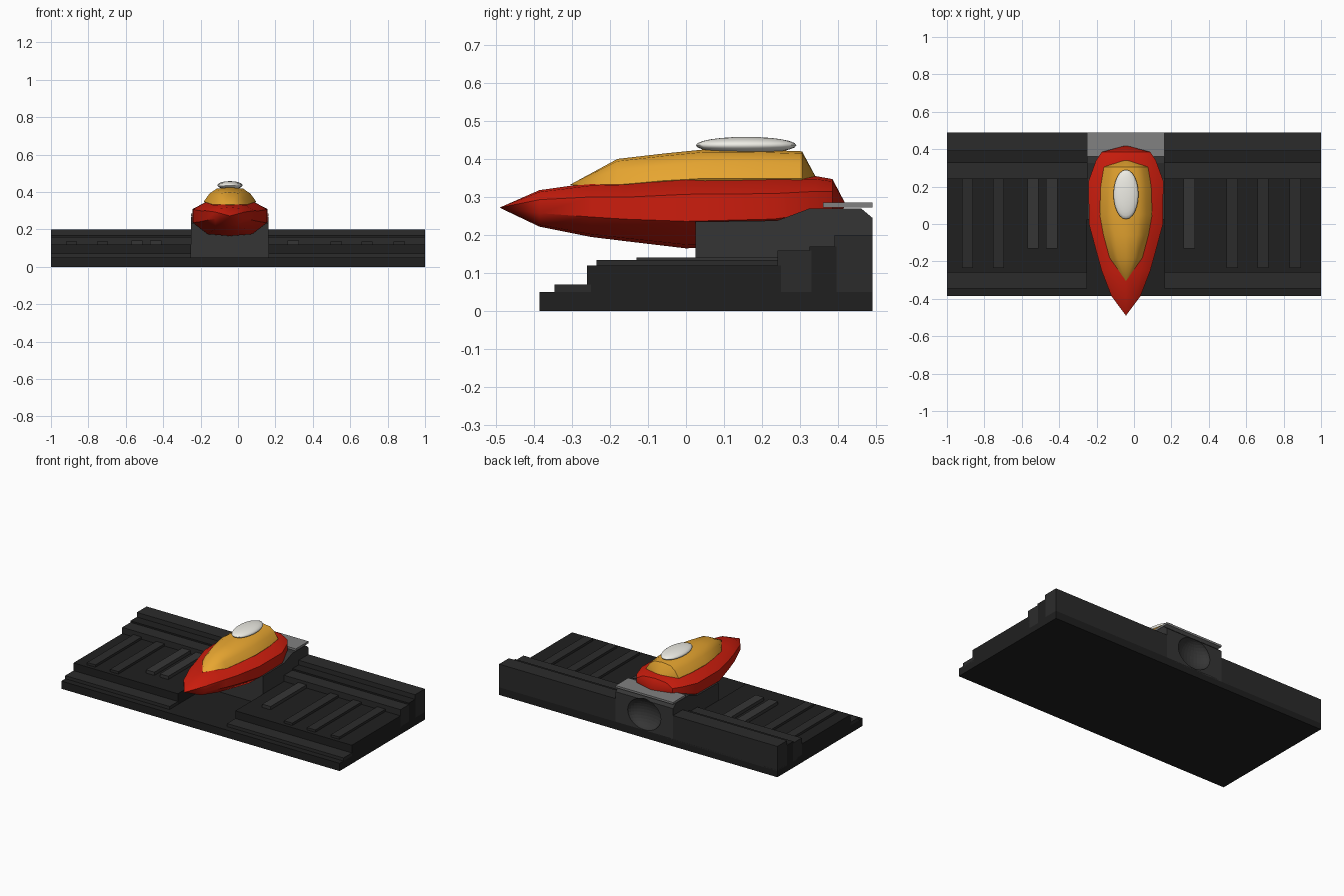
import bpy, bmesh, math

if "Cube" in bpy.data.objects:
    bpy.data.objects.remove(bpy.data.objects["Cube"])

CX = -0.043          # craft and cradle centre line
L, R = -0.25, 0.163  # cradle left and right sides


def material(name, rgb):
    m = bpy.data.materials.new(name)
    m.diffuse_color = (*rgb, 1)
    m.use_nodes = True
    m.node_tree.nodes["Principled BSDF"].inputs["Base Color"].default_value = m.diffuse_color
    return m


BLACK = material("black", (0.014, 0.014, 0.014))
CHARCOAL = material("charcoal", (0.024, 0.024, 0.024))
SLATE = material("slate", (0.036, 0.036, 0.036))
GREY = material("grey", (0.22, 0.22, 0.22))
RED = material("red", (0.6, 0.012, 0.004))
AMBER = material("amber", (0.8, 0.38, 0.03))
WHITE = material("white", (0.85, 0.84, 0.78))


def finish(name, bm, mat):
    bmesh.ops.recalc_face_normals(bm, faces=bm.faces)
    me = bpy.data.meshes.new(name)
    bm.to_mesh(me)
    bm.free()
    ob = bpy.data.objects.new(name, me)
    bpy.context.collection.objects.link(ob)
    if mat:
        me.materials.append(mat)
    return ob


def prism(name, x0, x1, profile, mat):
    """Extrude a (y, z) profile along x."""
    bm = bmesh.new()
    a = [bm.verts.new((x0, y, z)) for y, z in profile]
    b = [bm.verts.new((x1, y, z)) for y, z in profile]
    bm.faces.new(a)
    bm.faces.new(b)
    n = len(a)
    for i in range(n):
        bm.faces.new((a[i], a[(i + 1) % n], b[(i + 1) % n], b[i]))
    return finish(name, bm, mat)


def box(name, x0, x1, y0, y1, z0, z1, mat):
    return prism(name, x0, x1, [(y0, z0), (y1, z0), (y1, z1), (y0, z1)], mat)


def smooth(ob, angle):
    bpy.ops.object.select_all(action='DESELECT')
    ob.select_set(True)
    bpy.context.view_layer.objects.active = ob
    bpy.ops.object.shade_smooth_by_angle(angle=math.radians(angle))


def loft(name, section, stations, nose, tail, mat):
    """Skin a half section (width, height fractions) through (y, half width, bottom, top)."""
    outline = section + [(-u, v) for u, v in reversed(section) if u > 0]
    bm = bmesh.new()
    rings = [[bm.verts.new((CX + u * w, y, lo + v * (hi - lo))) for u, v in outline]
             for y, w, lo, hi in stations]
    n = len(outline)
    for a, b in zip(rings, rings[1:]):
        for i in range(n):
            bm.faces.new((a[i], a[(i + 1) % n], b[(i + 1) % n], b[i]))
    for ring, (y, z) in ((rings[0], nose), (rings[-1], tail)):
        tip = bm.verts.new((CX, y, z))
        for i in range(n):
            bm.faces.new((ring[i], ring[(i + 1) % n], tip))
    ob = finish(name, bm, mat)
    smooth(ob, 40)
    return ob


# Base slab
box("base_slab", -1, 1, -0.385, 0.49, 0, 0.05, BLACK)

# Stepped decks and rear walls on both sides of the cradle
for side, x0, x1 in (("left", -1, L), ("right", R, 1)):
    box(side + "_front_step", x0, x1, -0.345, -0.25, 0.04, 0.07, CHARCOAL)
    box(side + "_deck", x0, x1, -0.26, 0.25, 0.04, 0.12, BLACK)
    box(side + "_low_wall", x0, x1, 0.24, 0.33, 0.04, 0.16, CHARCOAL)
    box(side + "_middle_wall", x0, x1, 0.325, 0.395, 0.04, 0.17, BLACK)
    box(side + "_rear_wall", x0, x1, 0.39, 0.49, 0.04, 0.2, CHARCOAL)

# Raised deck ribs
for i, x in enumerate((-0.89, -0.725, 0.525, 0.69, 0.862)):
    box(f"long_rib_{i}", x - 0.03, x + 0.03, -0.235, 0.245, 0.11, 0.135, CHARCOAL)
for i, x in enumerate((-0.54, -0.44, 0.295)):
    box(f"short_rib_{i}", x - 0.03, x + 0.03, -0.13, 0.245, 0.11, 0.141, SLATE)

# Cradle with a round bowl sunk into its back
cradle = prism("cradle", L, R, [(0.025, 0.04), (0.49, 0.04), (0.49, 0.245), (0.46, 0.27),
                                (0.325, 0.27), (0.24, 0.238), (0.025, 0.235)], SLATE)
bm = bmesh.new()
bmesh.ops.create_uvsphere(bm, u_segments=32, v_segments=16, radius=1)
for v in bm.verts:
    v.co = (CX + v.co.x * 0.12, 0.495 + v.co.y * 0.07, 0.152 + v.co.z * 0.1)
cutter = finish("bowl_cutter", bm, None)
cutter.hide_render = True
cutter.hide_set(True)
cut = cradle.modifiers.new("bowl", 'BOOLEAN')
cut.operation = 'DIFFERENCE'
cut.object = cutter
cut.solver = 'EXACT'

# Tail plate
box("tail_plate", L, R, 0.36, 0.49, 0.272, 0.285, GREY)

# Hull
hull_section = [(0, 0), (0.6, 0.05), (1, 0.37), (1, 0.74), (0.64, 0.95), (0, 1)]
loft("hull", hull_section,
     [(-0.385, 0.078, 0.222, 0.318), (-0.25, 0.13, 0.195, 0.337), (-0.16, 0.155, 0.184, 0.34),
      (0.0, 0.198, 0.165, 0.357), (0.23, 0.2, 0.175, 0.356), (0.34, 0.16, 0.2, 0.355),
      (0.385, 0.13, 0.222, 0.347)],
     (-0.49, 0.272), (0.42, 0.28), RED)

# Canopy
canopy_section = [(0, 0), (0.9, 0), (1, 0.2), (0.78, 0.65), (0.5, 0.93), (0, 1)]
loft("canopy", canopy_section,
     [(-0.18, 0.088, 0.315, 0.4), (-0.06, 0.12, 0.325, 0.414), (0.05, 0.14, 0.33, 0.425),
      (0.2, 0.135, 0.33, 0.424), (0.305, 0.118, 0.33, 0.42)],
     (-0.305, 0.332), (0.345, 0.345), AMBER)

# Top dome
bm = bmesh.new()
bmesh.ops.create_uvsphere(bm, u_segments=24, v_segments=12, radius=1)
for v in bm.verts:
    v.co = (CX + v.co.x * 0.067, 0.158 + v.co.y * 0.132, 0.436 + v.co.z * 0.022)
smooth(finish("top_dome", bm, WHITE), 60)
